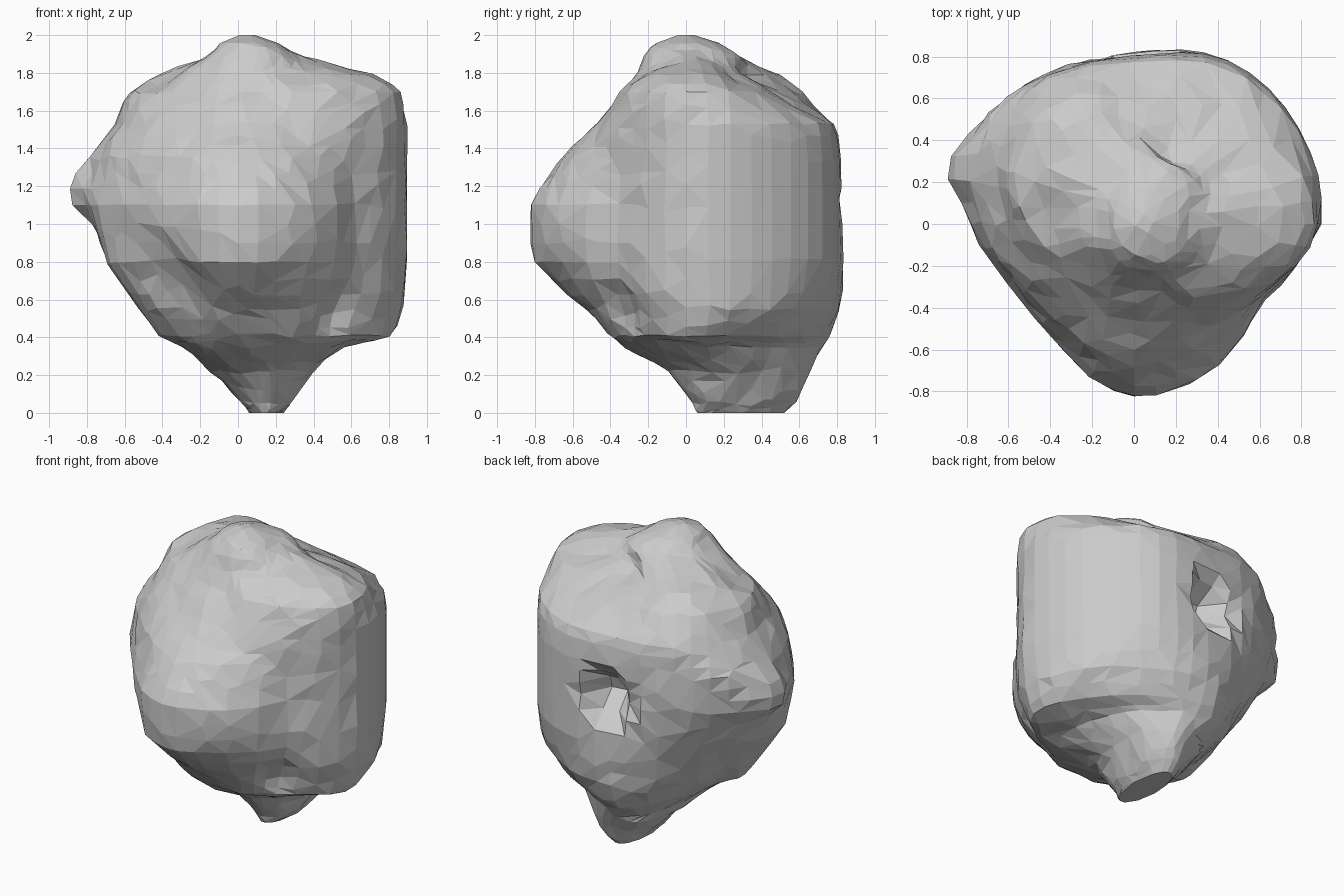
import bpy, bmesh, math
from mathutils import Vector, noise

if "Cube" in bpy.data.objects:
    bpy.data.objects.remove(bpy.data.objects["Cube"])

SIDES, STEPS = 48, 3

# Body contours: height -> radius every 30 degrees, starting at +x, anticlockwise
BODY = {
    0.35: [.56, .60, .68, .72, .48, .32, .28, .27, .28, .31, .37, .45],
    0.41: [.80, .76, .75, .76, .55, .40, .42, .38, .36, .39, .46, .55],
    0.55: [.86, .88, .84, .81, .65, .52, .53, .50, .47, .53, .57, .63],
    0.80: [.885, .91, .90, .82, .76, .70, .69, .61, .66, .80, .76, .72],
    1.10: [.885, .91, .90, .81, .83, .86, .78, .65, .69, .82, .78, .72],
    1.35: [.885, .91, .90, .80, .83, .86, .73, .61, .59, .66, .65, .69],
    1.53: [.885, .90, .86, .77, .80, .74, .60, .51, .46, .47, .52, .68],
    1.70: [.86, .75, .55, .57, .69, .64, .51, .37, .32, .32, .38, .61],
    1.79: [.74, .48, .34, .43, .56, .49, .35, .27, .26, .26, .30, .43],
}
# Foot and crown ellipses: height, centre x, centre y, half width, half depth
FOOT = [(0.0, .15, .29, .09, .23), (0.07, .15, .30, .14, .29), (0.22, .13, .28, .27, .37)]
CROWN = [(1.88, .08, .04, .27, .26), (1.955, .06, .01, .16, .17), (2.0, .05, 0, .04, .04)]


def spline(p, t):
    a, b, c, d = p
    return b + .5 * t * (c - a + t * (2*a - 5*b + 4*c - d + t * (3*(b - c) + d - a)))


def ellipse(z, cx, cy, w, h):
    angles = [math.tau * i / SIDES for i in range(SIDES)]
    return [Vector((cx + w*math.cos(a), cy + h*math.sin(a), z)) for a in angles]


def contour(z, radii):
    ring = []
    for i in range(SIDES):
        k, f = divmod(i * 12 / SIDES, 1)
        r = spline([radii[(int(k) + j) % 12] for j in (-1, 0, 1, 2)], f)
        a = math.tau * i / SIDES
        ring.append(Vector((r*math.cos(a), r*math.sin(a), z)))
    return ring


keys = [ellipse(*e) for e in FOOT] + [contour(z, r) for z, r in BODY.items()] \
    + [ellipse(*e) for e in CROWN]
rings = []
for k in range(len(keys) - 1):
    near = [keys[min(max(k + j, 0), len(keys) - 1)] for j in (-1, 0, 1, 2)]
    for s in range(STEPS):
        # blend between straight and curved profiles to keep the edges crisp
        t = s / STEPS
        rings.append([spline(p, t).lerp(p[1].lerp(p[2], t), .5) for p in zip(*near)])
rings.append(keys[-1])

# Loft the contours into a closed shell
bm = bmesh.new()
loops = [[bm.verts.new(p) for p in ring] for ring in rings]
for lo, hi in zip(loops, loops[1:]):
    for i in range(SIDES):
        j = (i + 1) % SIDES
        bm.faces.new((lo[i], lo[j], hi[j], hi[i]))
bm.faces.new(loops[0][::-1])
bm.faces.new(loops[-1])
bmesh.ops.triangulate(bm, faces=bm.faces[:])

# Local dents and knobs: centre, radius, push, sharpness
SCULPT = [
    ((.05, .81, 1.12), .18, (.02, -.24, 0), 2),       # crater in the back
    ((-.80, .28, 1.18), .20, (-.10, 0, 0), 2),        # left knob
    ((.53, -.33, .55), .15, (-.04, .05, 0), 2),       # front right notch
    ((-.35, -.45, .75), .25, (.03, .04, .02), 2),     # hollow under the left brow
    ((-.33, .08, 1.66), .22, (.03, .02, -.05), 2),    # dip beside the crown
]
for centre, radius, push, power in SCULPT:
    for v in bm.verts:
        d = (v.co - Vector(centre)).length / radius
        if d < 1:
            v.co += Vector(push) * (1 - d**power)

# Rough chipped surface, leaving the smooth back right face alone
bm.normal_update()
for v in bm.verts:
    smooth = v.co.x + v.co.y > .95 and .6 < v.co.z < 1.5
    if .02 < v.co.z < 1.95 and not smooth:
        v.co += v.normal * noise.noise(v.co * 7) * .018

mesh = bpy.data.meshes.new("rock")
bm.to_mesh(mesh)
bm.free()
rock = bpy.data.objects.new("rock", mesh)
bpy.context.collection.objects.link(rock)

# Reduce to large irregular flat facets
facets = rock.modifiers.new("facets", 'DECIMATE')
facets.ratio = 0.35
